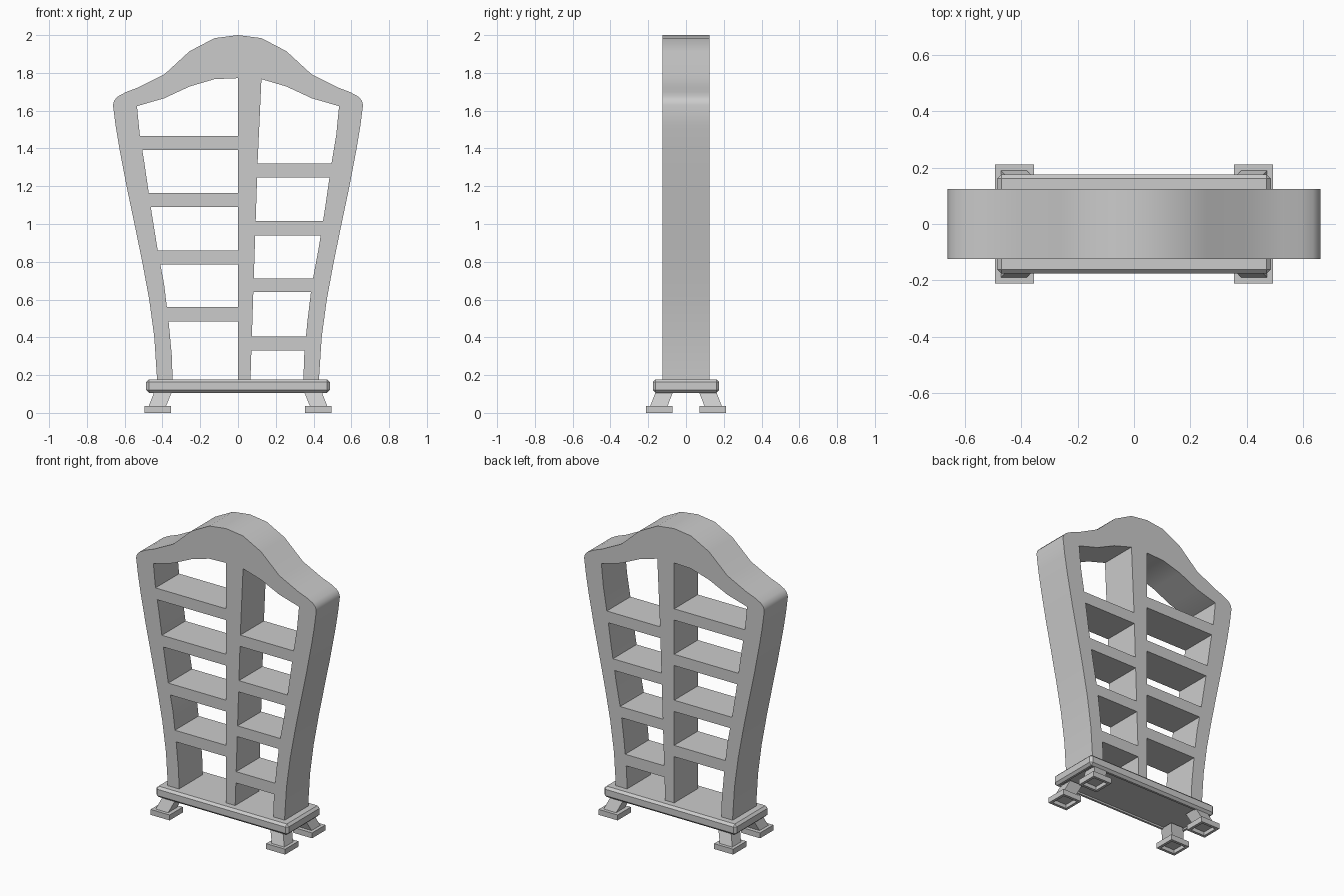
import bpy, bmesh
from mathutils import Vector

if "Cube" in bpy.data.objects:
    bpy.data.objects.remove(bpy.data.objects["Cube"])

DEPTH = 0.124

# Right half outlines as (x, z): outer silhouette, inner side wall, inner arch
OUTER = [(.43, .15), (.43, .2), (.443, .4), (.47, .6), (.507, .8), (.548, 1.0),
         (.59, 1.2), (.628, 1.4), (.648, 1.52), (.662, 1.63), (.655, 1.655), (.636, 1.675),
         (.594, 1.698), (.53, 1.722), (.39, 1.792), (.256, 1.915), (.124, 1.984)]
INNER = [(.346, .16), (.35, .3), (.367, .48), (.391, .68), (.425, .86),
         (.462, 1.09), (.495, 1.32), (.52, 1.47), (.535, 1.624)]
ARCH = [(.392, 1.665), (.256, 1.728), (.124, 1.767)]


def inner_x(z):
    for (x0, z0), (x1, z1) in zip(INNER, INNER[1:]):
        if z <= z1:
            return x0 + (x1 - x0) * (z - z0) / (z1 - z0)
    return INNER[-1][0]


def divider_x(z):
    return .066 + .033 * (z - .18)


def opening(lo, hi, side):
    """Outline of one shelf opening; hi=None runs up to the arch."""
    near = (lambda z: 0.0) if side < 0 else divider_x
    top = hi if hi else 9
    pts = [(near(lo), lo), (side * inner_x(lo), lo)]
    pts += [(side * x, z) for x, z in INNER if lo + .01 < z < top - .01]
    if hi:
        pts += [(side * inner_x(hi), hi), (near(hi), hi)]
    elif side < 0:
        pts += [(-x, z) for x, z in ARCH] + [(0, 1.772)]
    else:
        pts += ARCH
    return pts


# Shelf frame: one filled profile with openings, extruded front to back
loops = [OUTER + [(0, 2.0)] + [(-x, z) for x, z in reversed(OUTER)]]
left = [.16, .485, .56, .785, .86, 1.09, 1.165, 1.392, 1.467, None]
right = [.16, .33, .405, .64, .712, .94, 1.015, 1.245, 1.32, None]
for side, levels in ((-1, left), (1, right)):
    for lo, hi in zip(levels[::2], levels[1::2]):
        loops.append(opening(lo, hi, side))

curve = bpy.data.curves.new("shelf_frame", 'CURVE')
curve.dimensions = '2D'
curve.fill_mode = 'BOTH'
curve.extrude = DEPTH
for pts in loops:
    sp = curve.splines.new('POLY')
    sp.points.add(len(pts) - 1)
    for p, (x, z) in zip(sp.points, pts):
        p.co = (x, z, 0, 1)
    sp.use_cyclic_u = True
frame = bpy.data.objects.new("shelf_frame", curve)
frame.rotation_euler.x = 1.5707963
bpy.context.collection.objects.link(frame)
bpy.context.view_layer.objects.active = frame
frame.select_set(True)
bpy.ops.object.convert(target='MESH')
frame = bpy.context.object
bm = bmesh.new()
bm.from_mesh(frame.data)
bmesh.ops.remove_doubles(bm, verts=bm.verts, dist=.0005)
bmesh.ops.recalc_face_normals(bm, faces=bm.faces)
bm.to_mesh(frame.data)
bm.free()
bpy.ops.object.shade_smooth_by_angle(angle=.6)


def prism(name, bottom, top, z0, z1, bevel=0, rim=0, recess=0):
    """Tapered box; bottom/top = (x0, x1, y0, y1). Optional recessed underside."""
    bm = bmesh.new()
    bmesh.ops.create_cube(bm, size=1)
    for v in bm.verts:
        x0, x1, y0, y1 = top if v.co.z > 0 else bottom
        v.co = Vector((x1 if v.co.x > 0 else x0, y1 if v.co.y > 0 else y0,
                       z1 if v.co.z > 0 else z0))
    if bevel:
        bmesh.ops.bevel(bm, geom=bm.edges[:], offset=bevel, segments=1,
                        affect='EDGES', profile=.5)
    bm.normal_update()
    if rim:
        under = min(bm.faces, key=lambda f: f.calc_center_median().z)
        bmesh.ops.inset_region(bm, faces=[under], thickness=rim)
        ring = bmesh.ops.extrude_discrete_faces(bm, faces=[under])["faces"][0]
        for v in ring.verts:
            v.co.z += recess
    bmesh.ops.recalc_face_normals(bm, faces=bm.faces)
    me = bpy.data.meshes.new(name)
    bm.to_mesh(me)
    bm.free()
    ob = bpy.data.objects.new(name, me)
    bpy.context.collection.objects.link(ob)
    return ob


# Base plinth with chamfered edges
plan = (-.486, .486, -.176, .176)
prism("base_plinth", plan, plan, .106, .178, bevel=.015, rim=.02, recess=.012)


def corner(rect, sx, sy):
    xs = sorted((sx * rect[0], sx * rect[1]))
    ys = sorted((sy * rect[2], sy * rect[3]))
    return (*xs, *ys)


# Four splayed legs on square pads
for sx in (-1, 1):
    for sy in (-1, 1):
        tag = ("left" if sx < 0 else "right") + ("_front" if sy < 0 else "_back")
        prism("leg_" + tag, corner((.383, .475, .1, .192), sx, sy),
              corner((.35, .443, .068, .16), sx, sy), .03, .112)
        pad = corner((.355, .494, .072, .211), sx, sy)
        prism("foot_pad_" + tag, pad, pad, 0, .036, rim=.025, recess=.025)
